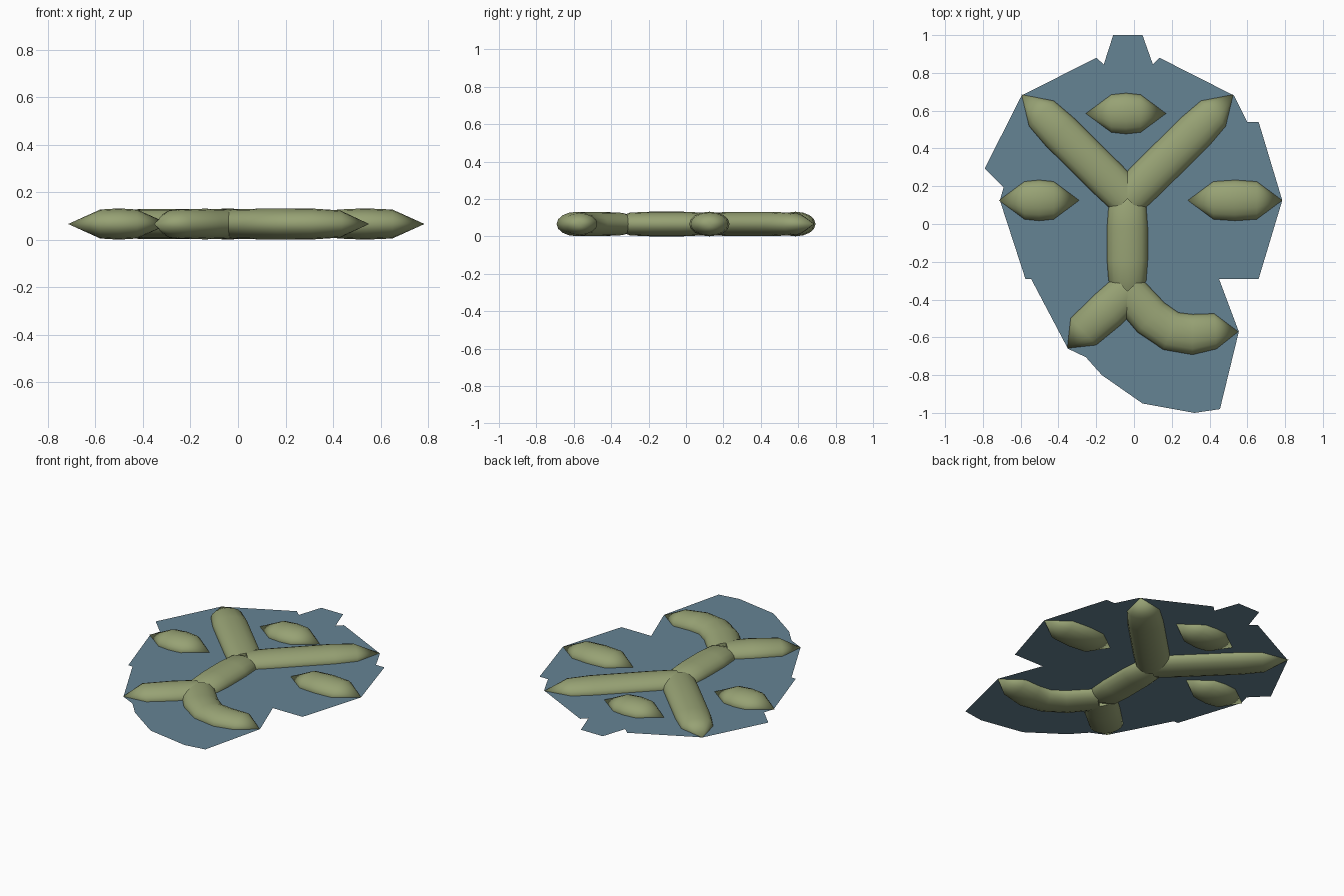
import bpy, bmesh, math
from mathutils import Vector

if "Cube" in bpy.data.objects:
    bpy.data.objects.remove(bpy.data.objects["Cube"])

MID = 0.066          # height of the sheet and tube centre lines
CX = -0.035          # mirror line of the branching figure


def material(name, rgb):
    m = bpy.data.materials.new(name)
    m.diffuse_color = (*rgb, 1)
    m.use_nodes = True
    m.node_tree.nodes["Principled BSDF"].inputs["Base Color"].default_value = m.diffuse_color
    return m


olive = material("olive green", (0.31, 0.36, 0.175))
slate = material("slate blue", (0.13, 0.228, 0.295))


def finish(name, bm, mat):
    bmesh.ops.recalc_face_normals(bm, faces=bm.faces)
    me = bpy.data.meshes.new(name)
    bm.to_mesh(me)
    bm.free()
    me.materials.append(mat)
    ob = bpy.data.objects.new(name, me)
    bpy.context.collection.objects.link(ob)
    return ob


def tube(name, path, sides=16):
    """Flattened tube along (x, y, half width) points; half width 0 is a pointed tip."""
    bm = bmesh.new()
    rings = []
    for i, (x, y, r) in enumerate(path):
        a = Vector(path[max(i - 1, 0)][:2])
        b = Vector(path[min(i + 1, len(path) - 1)][:2])
        d = (b - a).normalized()
        if r == 0:
            rings.append([bm.verts.new((x, y, MID))])
            continue
        ring = []
        for k in range(sides):
            t = 2 * math.pi * k / sides
            w = r * math.cos(t)
            ring.append(bm.verts.new((x - d.y * w, y + d.x * w,
                                      MID + 0.61 * r * math.sin(t))))
        rings.append(ring)
    for p, q in zip(rings, rings[1:]):
        for k in range(sides):
            n = (k + 1) % sides
            if len(p) == 1:
                bm.faces.new((p[0], q[k], q[n]))
            elif len(q) == 1:
                bm.faces.new((p[k], p[n], q[0]))
            else:
                bm.faces.new((p[k], p[n], q[n], q[k]))
    for ring in (rings[0], rings[-1]):
        if len(ring) > 1:
            bm.faces.new(ring)
    ob = finish(name, bm, olive)
    bpy.context.view_layer.objects.active = ob
    ob.select_set(True)
    bpy.ops.object.shade_smooth_by_angle(angle=math.radians(45))
    ob.select_set(False)


# Flat jagged sheet
outline = [(-0.11, 1.0), (0.045, 1.0), (0.1, 0.845), (0.135, 0.88), (0.53, 0.68),
           (0.6, 0.54), (0.66, 0.54), (0.785, 0.125), (0.66, -0.29), (0.45, -0.29),
           (0.555, -0.57), (0.455, -0.98), (0.32, -1.0), (0.045, -0.95),
           (-0.17, -0.8), (-0.255, -0.705), (-0.35, -0.66), (-0.545, -0.29),
           (-0.575, -0.29), (-0.71, 0.125), (-0.69, 0.195), (-0.79, 0.295),
           (-0.595, 0.68), (-0.2, 0.88), (-0.16, 0.845)]
bm = bmesh.new()
face = bm.faces.new([bm.verts.new((x, y, MID)) for x, y in outline])
if face.calc_area() and face.normal.z < 0:
    face.normal_flip()
bmesh.ops.triangulate(bm, faces=bm.faces[:])
sheet = finish("flat_sheet", bm, slate)
if sheet.data.polygons[0].normal.z < 0:
    sheet.data.flip_normals()

# Three separate pods, pointed at both ends
for name, x0, x1, y in (("top_pod", -0.255, 0.17, 0.585),
                        ("left_pod", -0.715, -0.29, 0.125),
                        ("right_pod", 0.285, 0.785, 0.125)):
    mid = (x0 + x1) / 2
    tube(name, [(x0, y, 0), (x0 + 0.135, y, 0.1), (mid, y, 0.108),
                (x1 - 0.135, y, 0.1), (x1, y, 0)])

# Mirrored upper arms
for name, s in (("left_arm", -1), ("right_arm", 1)):
    tube(name, [(CX + s * 0.56, 0.685, 0), (CX + s * 0.455, 0.585, 0.094),
                (CX + s * 0.36, 0.49, 0.105), (CX + s * 0.1, 0.233, 0.105),
                (CX, 0.133, 0.1)])

# Trunk
tube("trunk", [(CX, 0.16, 0.05), (CX, 0.09, 0.1), (CX, -0.02, 0.108),
               (CX, -0.19, 0.108), (CX, -0.3, 0.1), (CX, -0.37, 0.05)])

# Lower legs: a short straight one and a longer bent one
tube("left_leg", [(CX, -0.355, 0.1), (-0.14, -0.455, 0.106),
                  (-0.268, -0.57, 0.098), (-0.353, -0.658, 0)])
tube("right_leg", [(CX, -0.355, 0.1), (0.09, -0.495, 0.106), (0.195, -0.567, 0.106),
                   (0.31, -0.585, 0.107), (0.43, -0.568, 0.094), (0.552, -0.57, 0)])
